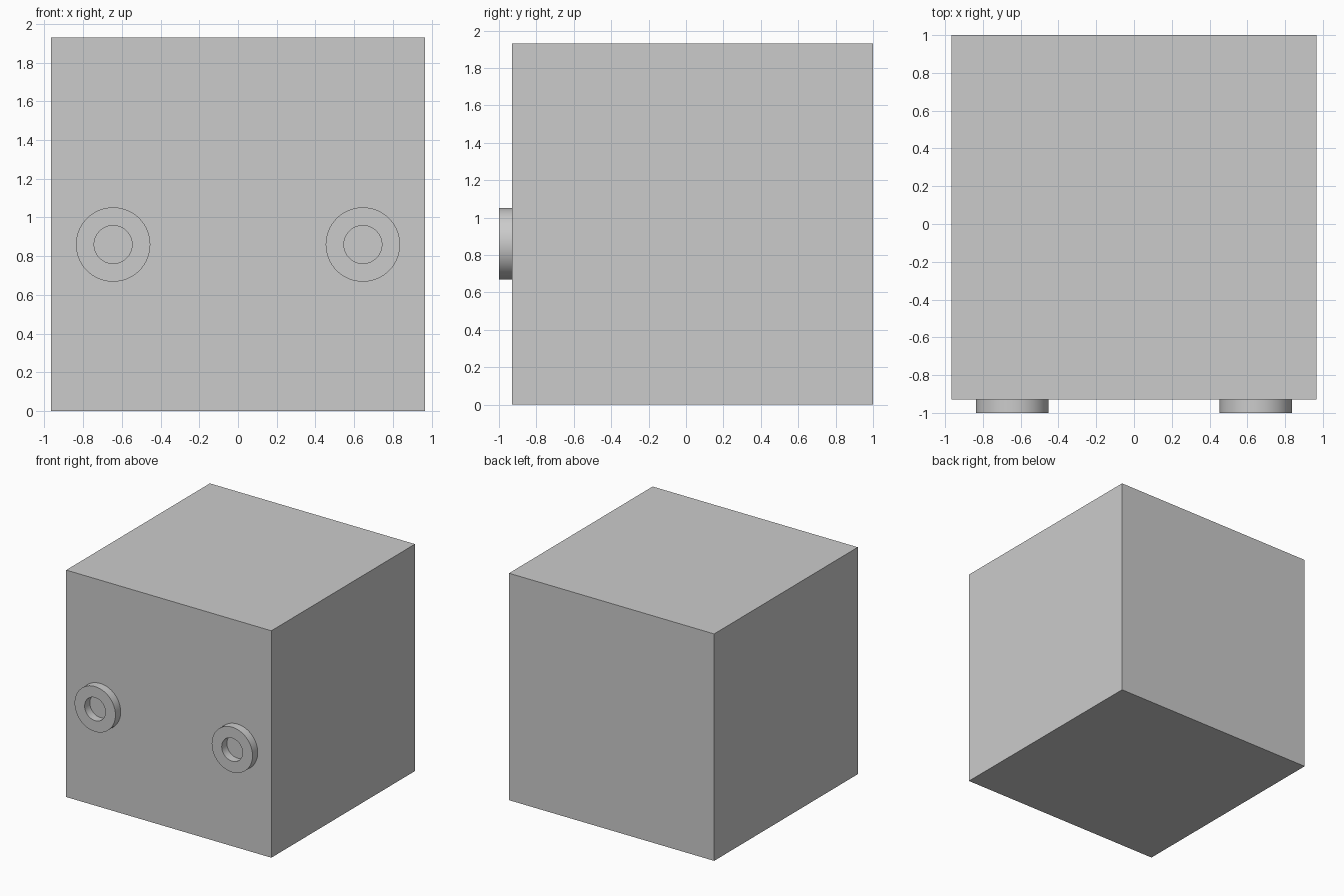
import bpy, bmesh, math
from mathutils import Matrix, Vector

if "Cube" in bpy.data.objects:
    bpy.data.objects.remove(bpy.data.objects["Cube"])

W, FRONT, BACK, H = 0.965, -0.93, 1.0, 1.93


def finish(bm, name):
    bmesh.ops.recalc_face_normals(bm, faces=bm.faces)
    mesh = bpy.data.meshes.new(name)
    bm.to_mesh(mesh)
    bm.free()
    obj = bpy.data.objects.new(name, mesh)
    bpy.context.collection.objects.link(obj)
    return obj


# Plain cube body
bm = bmesh.new()
size = Matrix.Diagonal((2 * W, BACK - FRONT, H, 1))
bmesh.ops.create_cube(bm, size=1, matrix=Matrix.Translation((0, (FRONT + BACK) / 2, H / 2)) @ size)
finish(bm, "body")


# Flat ring: rectangular section spun about the y axis
def ring(name, x, z, outer=0.192, inner=0.098):
    bm = bmesh.new()
    section = [(inner, FRONT), (inner, -1), (outer, -1), (outer, FRONT)]
    verts = [bm.verts.new((x + r, y, z)) for r, y in section]
    edges = [bm.edges.new((verts[i], verts[i + 1])) for i in range(3)]
    bmesh.ops.spin(bm, geom=verts + edges, cent=Vector((x, 0, z)), axis=(0, 1, 0),
                   angle=2 * math.pi, steps=64)
    bmesh.ops.remove_doubles(bm, verts=bm.verts, dist=1e-4)
    obj = finish(bm, name)
    bpy.ops.object.select_all(action='DESELECT')
    obj.select_set(True)
    bpy.context.view_layer.objects.active = obj
    bpy.ops.object.shade_smooth_by_angle(angle=math.radians(30))


# Pair of rings on the front face
for side, x in (("left", -0.645), ("right", 0.645)):
    ring(side + "_front_ring", x, 0.86)
